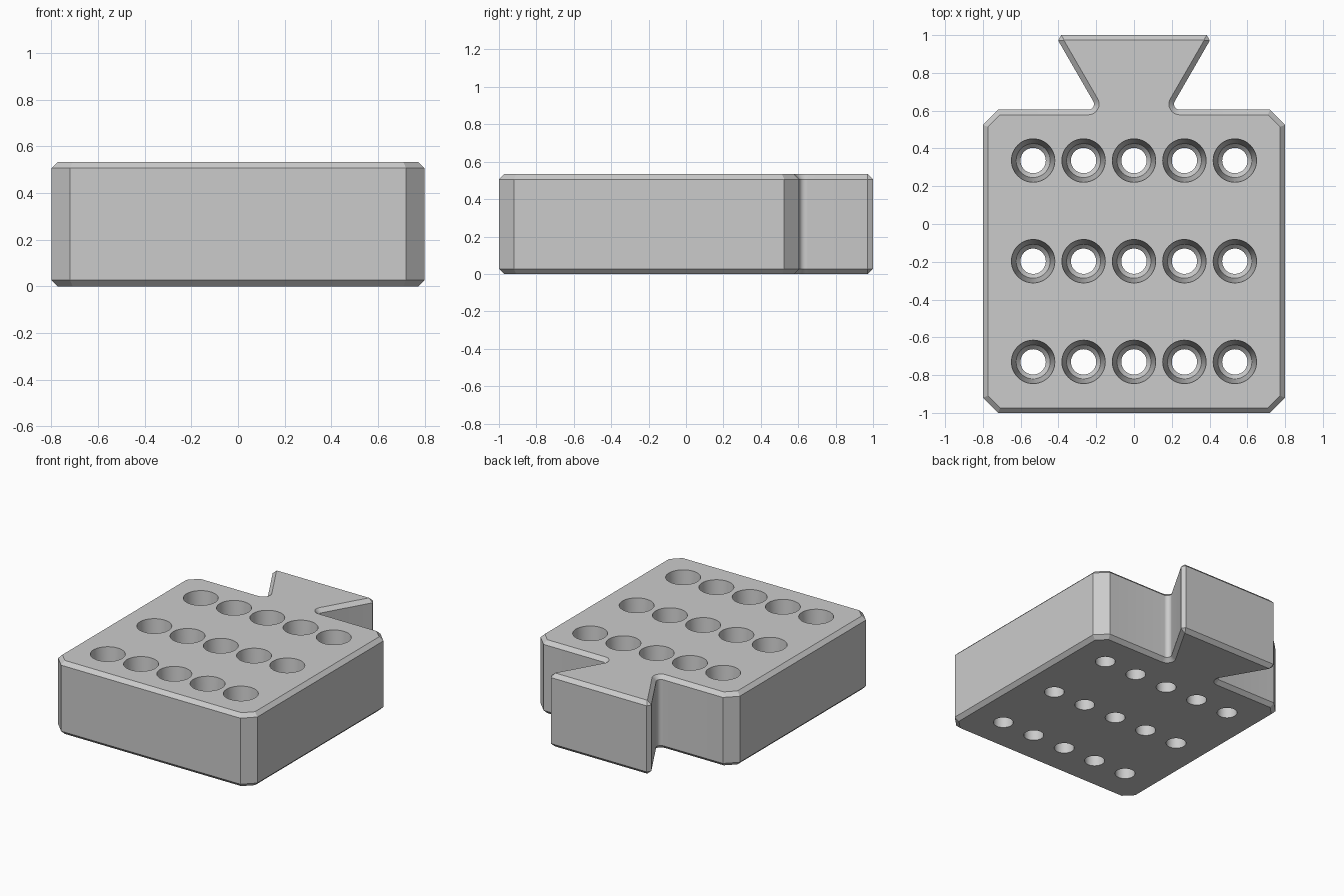
import bpy, bmesh
from math import cos, sin, radians, tau, tan

default = bpy.data.objects.get("Cube")
if default:
    bpy.data.objects.remove(default)

HEIGHT = 0.533
CHAMFER = 0.027

grey = bpy.data.materials.new("plain_grey")
grey.use_nodes = True
colour = (0.6, 0.6, 0.6, 1)
grey.diffuse_color = colour
grey.node_tree.nodes["Principled BSDF"].inputs["Base Color"].default_value = colour


def make_object(name, bm):
    bmesh.ops.recalc_face_normals(bm, faces=bm.faces)
    mesh = bpy.data.meshes.new(name)
    bm.to_mesh(mesh)
    bm.free()
    mesh.materials.append(grey)
    obj = bpy.data.objects.new(name, mesh)
    bpy.context.collection.objects.link(obj)
    return obj


# Half outline: clipped corners, rounded notch and dovetail tongue
root_x, back_y, fillet = 0.19, 0.605, 0.03
notch_x = root_x + fillet / tan(radians(30))
half = [(0.72, -1), (0.8, -0.92), (0.8, back_y - 0.08), (0.72, back_y)]
for i in range(9):
    a = radians(270 - 120 * i / 8)
    half.append((notch_x + fillet * cos(a), back_y + fillet + fillet * sin(a)))
tip_x, cut = root_x + (1 - back_y) * tan(radians(30)), 0.033
half += [(tip_x - cut / 2, 1 - cut * cos(radians(30))), (tip_x - cut, 1)]
outline = half + [(-x, y) for x, y in reversed(half)]

# Block: extruded outline with chamfered top and bottom rims
bm = bmesh.new()
base = bm.faces.new([bm.verts.new((x, y, 0)) for x, y in outline])
extruded = bmesh.ops.extrude_face_region(bm, geom=[base])["geom"]
for v in extruded:
    if isinstance(v, bmesh.types.BMVert):
        v.co.z = HEIGHT
bmesh.ops.recalc_face_normals(bm, faces=bm.faces)
rims = [e for e in bm.edges if abs(e.verts[0].co.z - e.verts[1].co.z) < 0.001]
bmesh.ops.bevel(bm, geom=rims, offset=CHAMFER, segments=1, affect='EDGES')
block = make_object("dovetail_block", bm)

# Stepped, tapered cutters for the grid of through holes
taper = 0.025 / (HEIGHT - 0.2)
profile = [(0.067, -0.1), (0.067, 0.175), (0.09, 0.2),
           (0.115 + taper * 0.1, HEIGHT + 0.1)]
SIDES = 48
bm = bmesh.new()
for row in (-1, 0, 1):
    for col in range(-2, 3):
        cx, cy = col * 0.267, -0.197 + row * 0.533
        rings = [[bm.verts.new((cx + r * cos(tau * i / SIDES),
                                cy + r * sin(tau * i / SIDES), z))
                  for i in range(SIDES)] for r, z in profile]
        bm.faces.new(rings[0])
        bm.faces.new(rings[-1])
        for low, high in zip(rings, rings[1:]):
            for i in range(SIDES):
                j = (i + 1) % SIDES
                bm.faces.new((low[i], low[j], high[j], high[i]))
cutter = make_object("hole_cutters", bm)
cutter.hide_render = True

# Cut the holes and shade
mod = block.modifiers.new("holes", 'BOOLEAN')
mod.operation = 'DIFFERENCE'
mod.solver = 'EXACT'
mod.object = cutter
bpy.ops.object.select_all(action='DESELECT')
bpy.context.view_layer.objects.active = block
block.select_set(True)
bpy.ops.object.modifier_apply(modifier=mod.name)
bpy.data.objects.remove(cutter)
bpy.ops.object.shade_smooth_by_angle(angle=radians(30))
